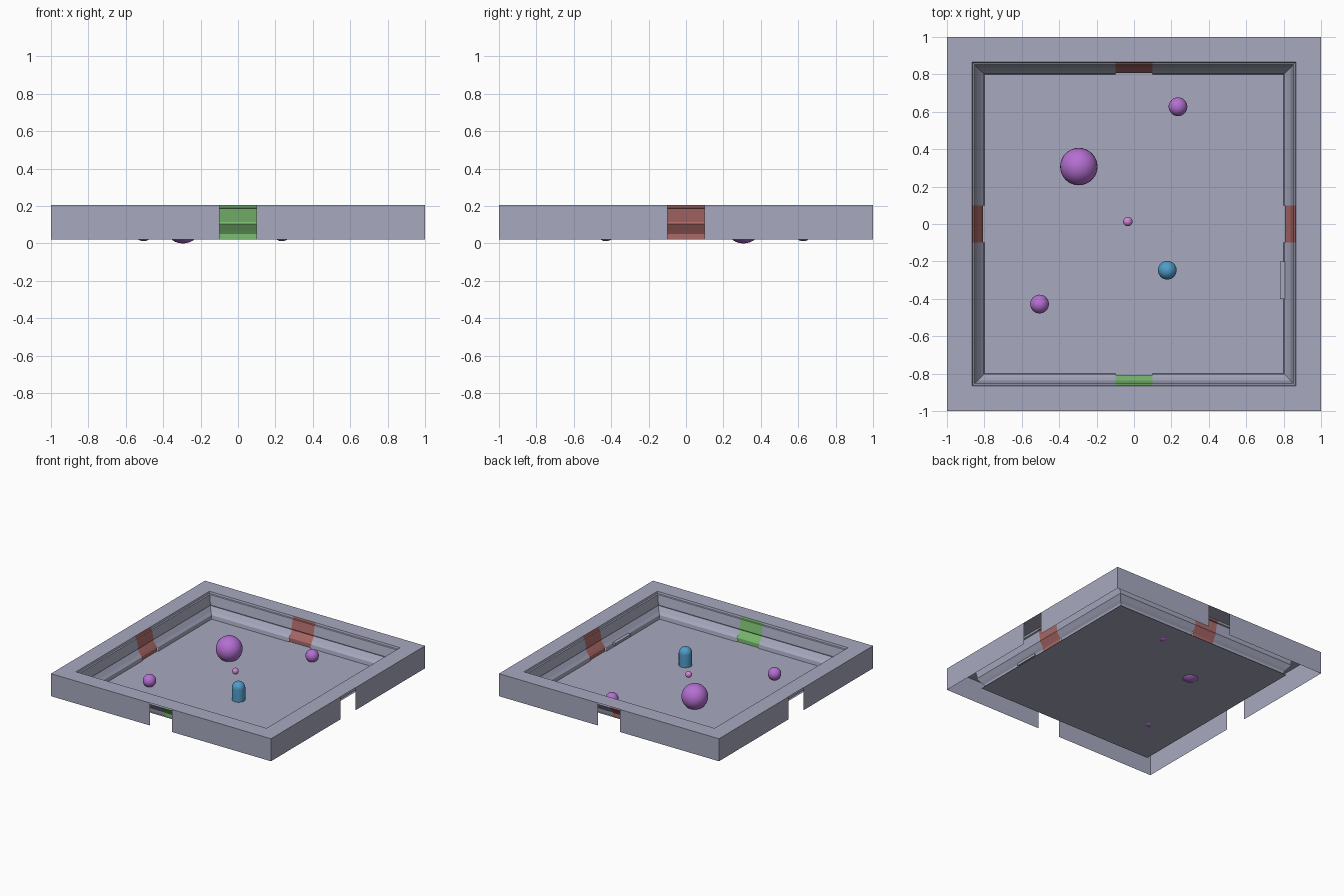
import bpy, bmesh, math
from mathutils import Matrix, Vector

if "Cube" in bpy.data.objects:
    bpy.data.objects.remove(bpy.data.objects["Cube"])

Z0, Z1 = 0.02, 0.205
OPEN, DOOR = 0.866, 0.1
# wall cross-section: (distance from centre, height), top to bottom
WALL = [(OPEN, Z1), (0.862, 0.19), (0.852, 0.187), (0.838, 0.115),
        (0.842, 0.104), (0.818, 0.068), (0.803, 0.05), (0.798, Z0)]
# doors follow the wall but have no baseboard
DOORWAY = [(max(d, 0.807), h) for d, h in WALL]


def material(name, rgb):
    m = bpy.data.materials.new(name)
    m.diffuse_color = (*rgb, 1)
    m.use_nodes = True
    m.node_tree.nodes["Principled BSDF"].inputs["Base Color"].default_value = m.diffuse_color
    return m


slate = material("slate", (0.39, 0.40, 0.525))
red = material("red", (0.41, 0.145, 0.14))
green = material("green", (0.20, 0.50, 0.165))
purple = material("purple", (0.455, 0.16, 0.64))
pink = material("pink", (0.64, 0.24, 0.66))
blue = material("blue", (0.08, 0.33, 0.58))


def finish(name, bm, mat):
    bmesh.ops.remove_doubles(bm, verts=bm.verts, dist=1e-5)
    me = bpy.data.meshes.new(name)
    bm.to_mesh(me)
    bm.free()
    ob = bpy.data.objects.new(name, me)
    bpy.context.collection.objects.link(ob)
    me.materials.append(mat)
    return ob


def quad(bm, rot, pts):
    bm.faces.new([bm.verts.new(rot @ Vector(p)) for p in pts])


def strip(bm, rot, profile, left, right):
    # sweep the profile along the front side between two end functions
    for (d0, h0), (d1, h1) in zip(profile, profile[1:]):
        quad(bm, rot, [(left(d0), -d0, h0), (left(d1), -d1, h1),
                       (right(d1), -d1, h1), (right(d0), -d0, h0)][::-1])


# outer shell, top rim, inner moulding and doors, repeated on four sides
shell, moulding = bmesh.new(), bmesh.new()
for i, side in enumerate(["front", "right", "back", "left"]):
    rot = Matrix.Rotation(i * math.pi / 2, 4, 'Z')
    quad(shell, rot, [(-1, -1, Z1), (1, -1, Z1), (OPEN, -OPEN, Z1), (-OPEN, -OPEN, Z1)])
    for a, b in [(-1, -DOOR), (DOOR, 1)]:
        quad(shell, rot, [(a, -1, Z0), (b, -1, Z0), (b, -1, Z1), (a, -1, Z1)])
    strip(moulding, rot, WALL, lambda d: -d, lambda d: -DOOR)
    strip(moulding, rot, WALL, lambda d: DOOR, lambda d: d)
    door = bmesh.new()
    strip(door, rot, DOORWAY, lambda d: -DOOR, lambda d: DOOR)
    finish(side + "_door", door, green if i == 0 else red)
finish("outer_wall", shell, slate)
finish("wall_moulding", moulding, slate)

# floor
F = 0.815
bm = bmesh.new()
quad(bm, Matrix.Identity(4), [(-F, -F, Z0), (F, -F, Z0), (F, F, Z0), (-F, F, Z0)])
finish("floor", bm, slate)

# small ledge on the right wall
bpy.ops.mesh.primitive_cube_add(size=1, location=(0.795, -0.3, 0.045))
ledge = bpy.context.object
ledge.name = "ledge"
ledge.scale = (0.03, 0.2, 0.02)
ledge.data.materials.append(slate)


# balls
def ball(name, loc, r, mat):
    bm = bmesh.new()
    bmesh.ops.create_uvsphere(bm, u_segments=32, v_segments=16, radius=r)
    for f in bm.faces:
        f.smooth = True
    finish(name, bm, mat).location = loc


ball("large_ball", (-0.295, 0.307, 0.1), 0.1, purple)
ball("back_ball", (0.235, 0.627, 0.062), 0.05, purple)
ball("left_ball", (-0.505, -0.428, 0.062), 0.05, purple)
ball("tiny_ball", (-0.033, 0.013, 0.098), 0.025, pink)

# domed peg: lathed half profile
bm = bmesh.new()
R, HC, N = 0.05, 0.12, 8
pts = [(0, 0, Z0), (R, 0, Z0)]
pts += [(R * math.cos(k * math.pi / 2 / N), 0, HC + R * math.sin(k * math.pi / 2 / N)) for k in range(N + 1)]
vs = [bm.verts.new(p) for p in pts]
es = [bm.edges.new(e) for e in zip(vs, vs[1:])]
bmesh.ops.spin(bm, geom=vs + es, cent=(0, 0, 0), axis=(0, 0, 1), angle=2 * math.pi, steps=32)
bmesh.ops.remove_doubles(bm, verts=bm.verts, dist=1e-4)
bmesh.ops.recalc_face_normals(bm, faces=bm.faces)
peg = finish("domed_peg", bm, blue)
peg.location = (0.178, -0.247, 0)
bpy.ops.object.select_all(action='DESELECT')
peg.select_set(True)
bpy.context.view_layer.objects.active = peg
bpy.ops.object.shade_smooth_by_angle()
